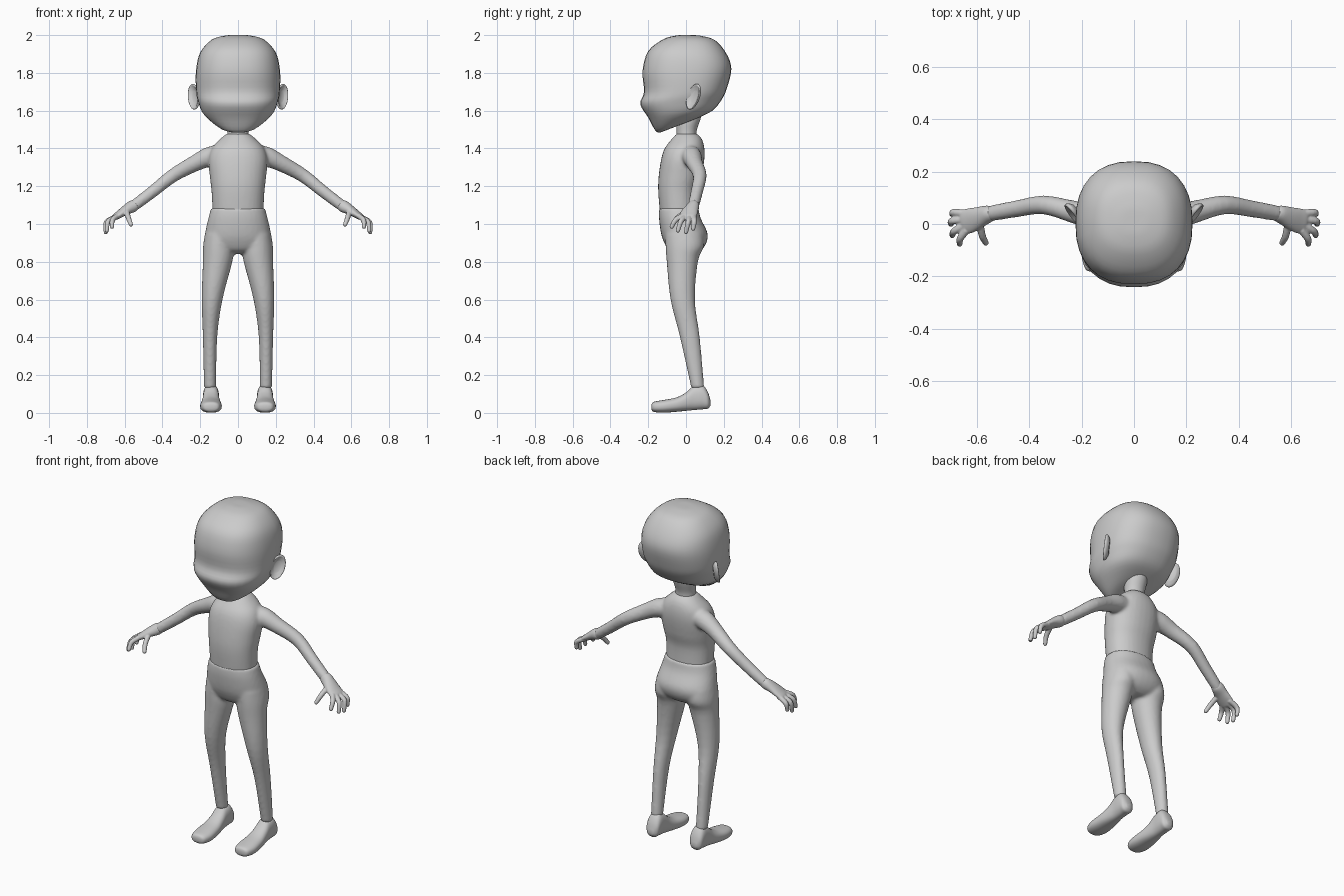
import bpy, bmesh, math
from mathutils import Vector

SIDES = 32

def section(yf, zf, yb, zb, rx, x=0.0):
    """Cross-section given by its front and back points and its half width."""
    return (Vector((x, (yf + yb) / 2, (zf + zb) / 2)), Vector((rx, 0, 0)),
            Vector((0, (yb - yf) / 2, (zb - zf) / 2)))

def spline(a, b, c, d, t):
    return 0.5 * (2 * b + (c - a) * t + (2 * a - 5 * b + 4 * c - d) * t * t
                  + (3 * b - a - 3 * c + d) * t ** 3)

def loft(bm, rings, n=2.0, steps=4):
    """Smoothly interpolated skin over (centre, u, v) sections, capped at both ends."""
    last = len(rings) - 1
    dense = []
    for i in range(last):
        k = [rings[max(i - 1, 0)], rings[i], rings[i + 1], rings[min(i + 2, last)]]
        for s in range(steps):
            dense.append([spline(k[0][j], k[1][j], k[2][j], k[3][j], s / steps) for j in range(3)])
    dense.append(rings[-1])
    power = lambda w: math.copysign(abs(w) ** (2 / n), w)
    loops = []
    for c, u, v in dense:
        angles = [2 * math.pi * i / SIDES for i in range(SIDES)]
        loops.append([bm.verts.new(c + u * power(math.cos(a)) + v * power(math.sin(a))) for a in angles])
    for p, q in zip(loops, loops[1:]):
        for i in range(SIDES):
            j = (i + 1) % SIDES
            bm.faces.new((p[i], p[j], q[j], q[i]))
    bm.faces.new(loops[0])
    bm.faces.new(loops[-1])

def tube(bm, points, radii):
    """Round limb along a path with a rounded tip."""
    pts = [Vector(p) for p in points]
    rad = list(radii)
    end = (pts[-1] - pts[-2]).normalized()
    pts += [pts[-1] + end * rad[-1] * 0.7, pts[-1] + end * rad[-1]]
    rad += [rad[-1] * 0.7, rad[-1] * 0.15]
    rings = []
    for i, p in enumerate(pts):
        t = (pts[min(i + 1, len(pts) - 1)] - pts[max(i - 1, 0)]).normalized()
        u = t.cross(Vector((0.3, 1, 0))).normalized()
        rings.append((p, u * rad[i], t.cross(u) * rad[i]))
    loft(bm, rings)

def finish(bm, name, mirror=False, voxel=0, smooth=0):
    bmesh.ops.recalc_face_normals(bm, faces=bm.faces)
    for f in bm.faces:
        f.smooth = True
    me = bpy.data.meshes.new(name)
    bm.to_mesh(me)
    bm.free()
    ob = bpy.data.objects.new(name, me)
    bpy.context.collection.objects.link(ob)
    if voxel:
        m = ob.modifiers.new("Blend", 'REMESH')
        m.mode, m.voxel_size, m.use_smooth_shade = 'VOXEL', voxel, True
        m = ob.modifiers.new("Relax", 'SMOOTH')
        m.factor, m.iterations = 0.5, smooth
    if mirror:
        m = ob.modifiers.new("Mirror", 'MIRROR')
        m.use_mirror_merge = False
    return ob

# Head: chin low at the front, dented brow line, full cranium
bm = bmesh.new()
loft(bm, [section(*r) for r in [
    (-0.11, 1.495, 0.02, 1.545, 0.03),
    (-0.155, 1.487, 0.06, 1.56, 0.10),
    (-0.198, 1.56, 0.14, 1.60, 0.18),
    (-0.242, 1.635, 0.19, 1.66, 0.211),
    (-0.222, 1.70, 0.217, 1.72, 0.222),
    (-0.23, 1.81, 0.24, 1.82, 0.222),
    (-0.20, 1.915, 0.215, 1.90, 0.20),
    (-0.12, 1.978, 0.155, 1.972, 0.14),
    (-0.05, 1.998, 0.08, 1.996, 0.07),
    (0.0, 2.0, 0.03, 2.0, 0.015)]], n=2.4)
finish(bm, "head")

# Ears: cupped ovals flaring outward to the rear
bm = bmesh.new()
u, v, out = Vector((0.028, 0.032, 0)), Vector((0.004, 0.018, 0.068)), Vector((0.75, -0.65, 0))
loft(bm, [(Vector((0.234, 0.04, 1.674)) + out * d, u * s, v * s) for d, s in
          [(-0.02, 0.6), (-0.008, 0.93), (0.002, 1.0), (0.007, 0.92), (0.002, 0.76), (-0.006, 0.45)]],
     steps=3)
finish(bm, "ear", mirror=True)

# Neck
bm = bmesh.new()
loft(bm, [section(*r) for r in [
    (-0.05, 1.43, 0.06, 1.43, 0.06),
    (-0.05, 1.49, 0.056, 1.49, 0.056),
    (-0.05, 1.53, 0.075, 1.55, 0.06),
    (-0.04, 1.58, 0.09, 1.60, 0.06)]])
finish(bm, "neck")

# Torso blended with both arms
bm = bmesh.new()
loft(bm, [section(*r) for r in [
    (-0.05, 1.478, 0.058, 1.478, 0.06),
    (-0.078, 1.447, 0.083, 1.452, 0.095),
    (-0.113, 1.40, 0.097, 1.405, 0.138),
    (-0.132, 1.34, 0.097, 1.34, 0.156),
    (-0.145, 1.25, 0.082, 1.25, 0.149),
    (-0.147, 1.17, 0.062, 1.17, 0.14),
    (-0.137, 1.05, 0.06, 1.05, 0.134)]], n=2.2)
for s in (1, -1):
    tube(bm, [(s * 0.10, 0.02, 1.365), (s * 0.16, 0.032, 1.353), (s * 0.23, 0.046, 1.32),
              (s * 0.345, 0.073, 1.256), (s * 0.45, 0.058, 1.173), (s * 0.55, 0.04, 1.097)],
         [0.055, 0.052, 0.043, 0.036, 0.032, 0.029])
finish(bm, "torso_and_arms", voxel=0.009, smooth=4)

# Hands: palm, four curled fingers and a thumb
bm = bmesh.new()
wide, thick = Vector((0.15, 0.98, 0)), Vector((0.53, 0, 0.85))
loft(bm, [(Vector(c), wide * w, thick * t) for c, w, t in [
    ((0.54, 0.04, 1.105), 0.027, 0.027),
    ((0.56, 0.037, 1.093), 0.034, 0.032),
    ((0.595, 0.023, 1.073), 0.042, 0.026),
    ((0.63, 0.012, 1.05), 0.048, 0.020),
    ((0.655, 0.008, 1.034), 0.044, 0.015),
    ((0.663, 0.007, 1.028), 0.025, 0.006)]])
for base, bend, tip in [
        ((0.640, -0.022, 1.042), (0.665, -0.056, 1.020), (0.667, -0.076, 0.985)),
        ((0.650, -0.006, 1.036), (0.688, -0.028, 1.012), (0.695, -0.043, 0.965)),
        ((0.650, 0.018, 1.036), (0.697, 0.011, 1.010), (0.700, 0.0, 0.957)),
        ((0.640, 0.040, 1.042), (0.690, 0.044, 1.014), (0.696, 0.038, 0.975)),
        ((0.590, 0.0, 1.065), (0.580, -0.046, 1.032), (0.567, -0.072, 0.997))]:
    tube(bm, [base, bend, tip], [0.0145, 0.0135, 0.011])
finish(bm, "hand", mirror=True, voxel=0.004, smooth=2)

# Trousers: hips blended with both legs
bm = bmesh.new()
loft(bm, [section(*r) for r in [
    (-0.142, 1.085, 0.066, 1.085, 0.142),
    (-0.143, 1.03, 0.078, 1.03, 0.157),
    (-0.132, 0.95, 0.113, 0.955, 0.174),
    (-0.115, 0.90, 0.11, 0.905, 0.176),
    (-0.09, 0.86, 0.085, 0.865, 0.14),
    (-0.05, 0.842, 0.05, 0.842, 0.07)]], n=2.2)
for s in (1, -1):
    loft(bm, [section(f, z, b, z, rx, s * x) for f, b, z, rx, x in [
        (-0.11, 0.09, 0.95, 0.080, 0.095),
        (-0.108, 0.094, 0.88, 0.082, 0.103),
        (-0.102, 0.063, 0.80, 0.078, 0.108),
        (-0.082, 0.047, 0.60, 0.055, 0.137),
        (-0.032, 0.073, 0.40, 0.038, 0.148),
        (0.028, 0.097, 0.13, 0.032, 0.148)]])
finish(bm, "trousers", voxel=0.009, smooth=5)

# Feet: rounded shoes lofted from toe to heel
bm = bmesh.new()
loft(bm, [section(y, lo, y, hi, rx, 0.143) for y, lo, hi, rx in [
    (-0.183, 0.022, 0.042, 0.018),
    (-0.172, 0.006, 0.058, 0.043),
    (-0.12, 0.001, 0.068, 0.057),
    (-0.05, 0.006, 0.082, 0.053),
    (0.0, 0.011, 0.108, 0.046),
    (0.04, 0.015, 0.142, 0.042),
    (0.085, 0.019, 0.150, 0.042),
    (0.115, 0.022, 0.112, 0.037),
    (0.13, 0.04, 0.065, 0.015)]], n=2.4)
finish(bm, "foot", mirror=True)
